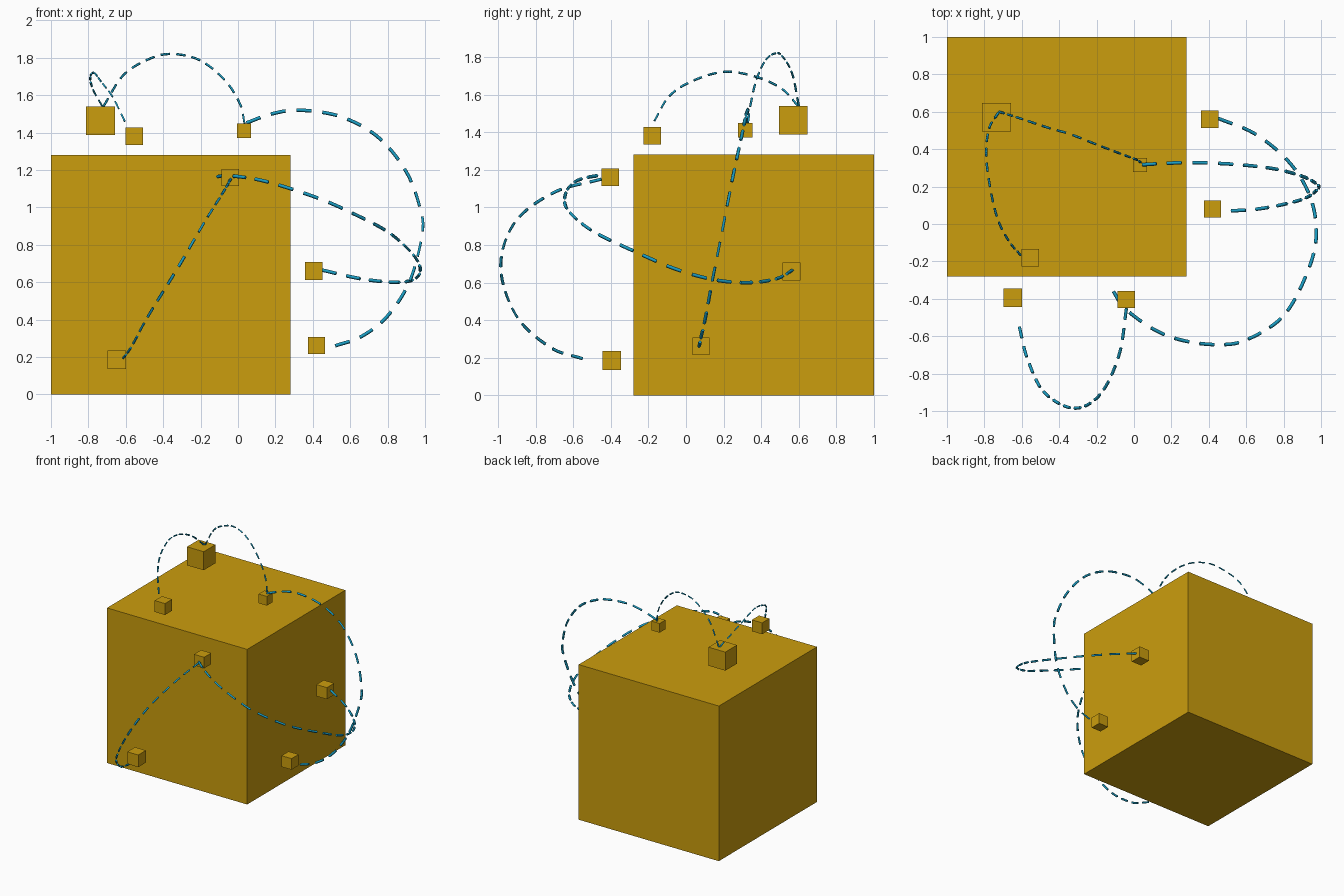
import bpy, bmesh
from mathutils import Vector

if "Cube" in bpy.data.objects:
    bpy.data.objects.remove(bpy.data.objects["Cube"])


def material(name, rgb):
    m = bpy.data.materials.new(name)
    m.diffuse_color = (*rgb, 1)
    m.use_nodes = True
    m.node_tree.nodes["Principled BSDF"].inputs["Base Color"].default_value = m.diffuse_color
    return m


GOLD = material("gold", (0.6, 0.34, 0.004))
BLUE = material("blue", (0.01, 0.34, 0.55))


def cube(name, centre, size):
    me = bpy.data.meshes.new(name)
    bm = bmesh.new()
    bmesh.ops.create_cube(bm, size=size)
    bm.to_mesh(me)
    bm.free()
    me.materials.append(GOLD)
    ob = bpy.data.objects.new(name, me)
    ob.location = centre
    bpy.context.collection.objects.link(ob)


def smooth_path(points, steps=40):
    # Catmull-Rom samples through the points
    p = [Vector(q) for q in points]
    p = [2 * p[0] - p[1]] + p + [2 * p[-1] - p[-2]]
    out = []
    for a, b, c, d in zip(p, p[1:], p[2:], p[3:]):
        for i in range(steps):
            t = i / steps
            out.append(0.5 * (2 * b + (c - a) * t + (2 * a - 5 * b + 4 * c - d) * t ** 2
                              + (3 * b - a - 3 * c + d) * t ** 3))
    return out + [p[-2]]


def dashed_arc(name, points, radius, period, fill=0.58):
    path = smooth_path(points)
    dist = [0.0]
    for a, b in zip(path, path[1:]):
        dist.append(dist[-1] + (b - a).length)

    def at(s):
        for i in range(1, len(dist)):
            if dist[i] >= s:
                k = (s - dist[i - 1]) / max(dist[i] - dist[i - 1], 1e-9)
                return path[i - 1].lerp(path[i], k)
        return path[-1]

    # whole number of dashes, starting and ending with a dash
    n = max(2, round((dist[-1] / period) + 1 - fill))
    step = dist[-1] / (n - 1 + fill)
    cu = bpy.data.curves.new(name, 'CURVE')
    cu.dimensions = '3D'
    cu.bevel_depth = radius
    cu.bevel_resolution = 0
    cu.use_fill_caps = True
    for i in range(n):
        sp = cu.splines.new('POLY')
        sp.points.add(4)
        for j in range(5):
            sp.points[j].co = (*at(step * (i + fill * j / 4)), 1)
            sp.points[j].radius = 1
    cu.materials.append(BLUE)
    ob = bpy.data.objects.new(name, cu)
    bpy.context.collection.objects.link(ob)
    bpy.ops.object.select_all(action='DESELECT')
    ob.select_set(True)
    bpy.context.view_layer.objects.active = ob
    bpy.ops.object.convert(target='MESH')


# Main block and the floating cubes around it
cube("main_block", (-0.36, 0.36, 0.64), 1.28)
cube("top_cube_large", (-0.735, 0.57, 1.463), 0.153)
cube("top_cube_front", (-0.555, -0.18, 1.38), 0.094)
cube("top_cube_right", (0.032, 0.315, 1.41), 0.076)
cube("front_cube_upper", (-0.041, -0.403, 1.16), 0.092)
cube("front_cube_lower", (-0.649, -0.395, 0.186), 0.1)
cube("right_cube_back", (0.405, 0.56, 0.66), 0.096)
cube("right_cube_front", (0.419, 0.08, 0.262), 0.092)

# Dashed arcs linking the cubes on the top
dashed_arc("arc_top_left", [
    (-0.725, 0.595, 1.54), (-0.775, 0.51, 1.63), (-0.79, 0.37, 1.695), (-0.77, 0.2, 1.72),
    (-0.73, 0.03, 1.67), (-0.67, -0.09, 1.59), (-0.605, -0.168, 1.46)], 0.0065, 0.085)
dashed_arc("arc_top_back", [
    (-0.72, 0.6, 1.54), (-0.61, 0.565, 1.71), (-0.46, 0.515, 1.80), (-0.34, 0.48, 1.82),
    (-0.2, 0.425, 1.785), (-0.07, 0.375, 1.68), (0.01, 0.345, 1.555), (0.035, 0.33, 1.45)],
    0.0065, 0.085)

# Dashed arcs linking across faces
dashed_arc("arc_top_to_right", [
    (0.045, 0.317, 1.452), (0.18, 0.325, 1.5), (0.33, 0.328, 1.52), (0.55, 0.318, 1.485),
    (0.75, 0.295, 1.375), (0.9, 0.255, 1.19), (0.975, 0.215, 0.99), (0.985, 0.19, 0.86),
    (0.92, 0.14, 0.61), (0.8, 0.105, 0.42), (0.66, 0.08, 0.31), (0.52, 0.07, 0.26)],
    0.0095, 0.14)
dashed_arc("arc_front_to_right", [
    (-0.11, -0.36, 1.165), (-0.05, -0.45, 1.17), (0.1, -0.56, 1.15), (0.25, -0.62, 1.11),
    (0.44, -0.645, 1.045), (0.6, -0.62, 0.975), (0.8, -0.49, 0.87), (0.93, -0.25, 0.755),
    (0.975, -0.05, 0.67), (0.94, 0.15, 0.615), (0.83, 0.33, 0.6), (0.65, 0.48, 0.62),
    (0.45, 0.565, 0.665)], 0.0095, 0.14)
dashed_arc("arc_front", [
    (-0.04, -0.45, 1.15), (-0.08, -0.7, 1.08), (-0.18, -0.91, 0.92), (-0.32, -0.985, 0.68),
    (-0.48, -0.9, 0.42), (-0.57, -0.72, 0.255), (-0.613, -0.55, 0.195)], 0.0085, 0.11)
